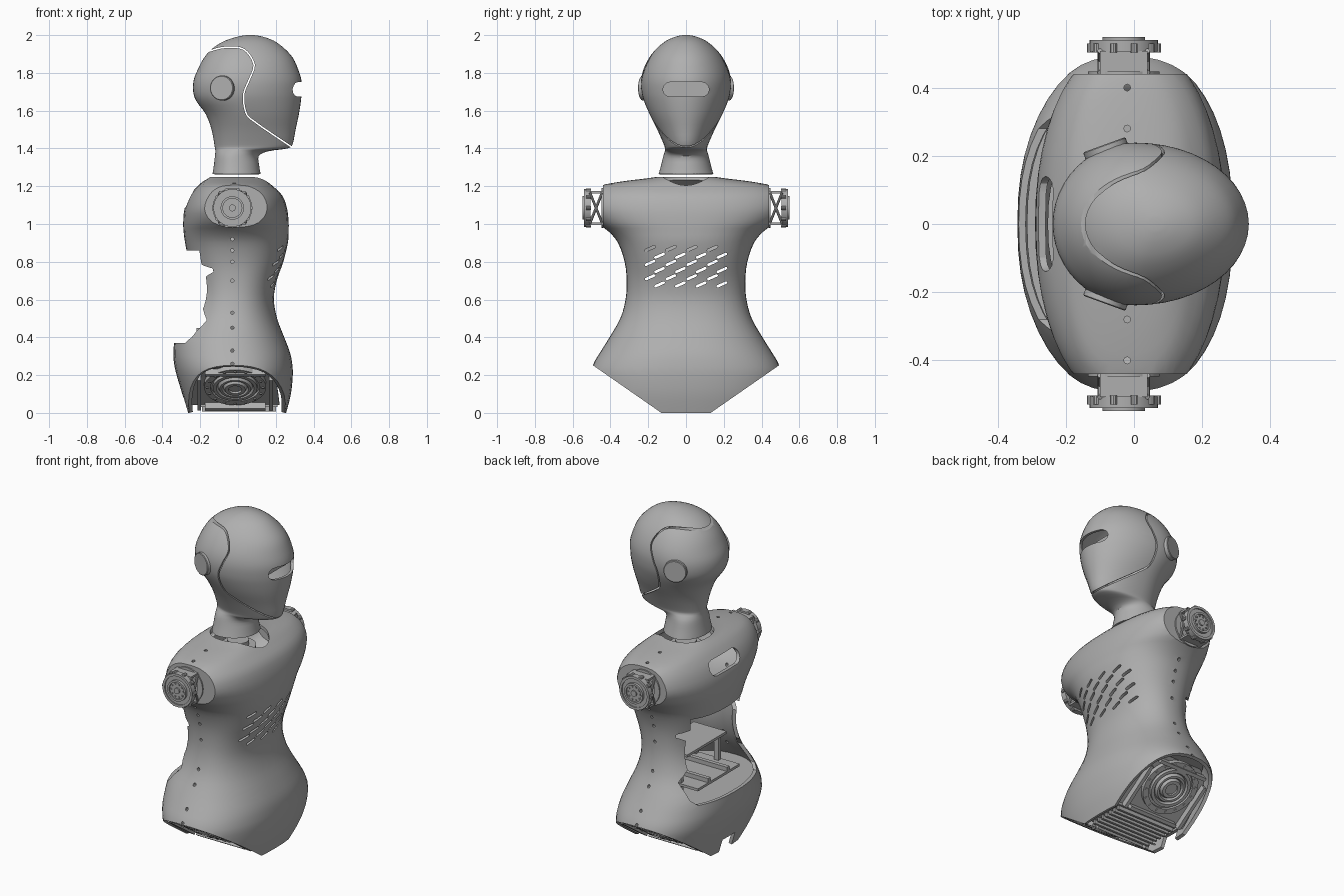
import bpy, bmesh, math
from mathutils import Matrix, Vector

cube = bpy.data.objects.get("Cube")
if cube:
    bpy.data.objects.remove(cube, do_unlink=True)

grey = bpy.data.materials.new("plain_grey")
grey.use_nodes = True
grey.diffuse_color = (0.43, 0.43, 0.43, 1)
grey.node_tree.nodes["Principled BSDF"].inputs["Base Color"].default_value = grey.diffuse_color


def activate(obj):
    bpy.ops.object.select_all(action='DESELECT')
    obj.select_set(True)
    bpy.context.view_layer.objects.active = obj


def finish(name, bm, matrix=Matrix(), smooth=True):
    bmesh.ops.transform(bm, matrix=matrix, verts=bm.verts)
    bmesh.ops.recalc_face_normals(bm, faces=bm.faces)
    mesh = bpy.data.meshes.new(name)
    bm.to_mesh(mesh)
    bm.free()
    mesh.materials.append(grey)
    obj = bpy.data.objects.new(name, mesh)
    bpy.context.collection.objects.link(obj)
    if smooth:
        activate(obj)
        bpy.ops.object.shade_smooth_by_angle(angle=math.radians(32))
    return obj


def spline(rows, steps):
    # Catmull-Rom through tuples of any length
    out = []
    for i in range(len(rows) - 1):
        a, b, c, d = (rows[max(0, min(len(rows) - 1, i + k))] for k in (-1, 0, 1, 2))
        for s in range(steps):
            t = s / steps
            out.append([q + t / 2 * (r - p + t * (2 * p - 5 * q + 4 * r - w + t * (3 * (q - r) + w - p)))
                        for p, q, r, w in zip(a, b, c, d)])
    return out + [list(rows[-1])]


def oval(z, back, front, half, centre, power, segs=48):
    # Rounded outline with its own back and front reach
    mid = back + (front - back) * centre
    pts = []
    for k in range(segs):
        a = math.tau * k / segs
        c, s = (math.copysign(abs(f) ** power, f) for f in (math.cos(a), math.sin(a)))
        pts.append((mid + c * (front - mid if c > 0 else mid - back), half * s, z))
    return pts


def loft(rows, centre, power):
    bm = bmesh.new()
    rings = [[bm.verts.new(p) for p in oval(*row, centre, power)] for row in spline(rows, 3)]
    for lo, hi in zip(rings, rings[1:]):
        for k in range(len(lo)):
            n = (k + 1) % len(lo)
            bm.faces.new((lo[k], lo[n], hi[n], hi[k]))
    return bm, rings


def trim(bm, co, no, floor):
    # Slice away everything past a plane, above a given height only
    verts = {v for v in bm.verts if v.co.z > floor}
    geom = list(verts) + [e for e in bm.edges if verts.issuperset(e.verts)]
    geom += [f for f in bm.faces if verts.issuperset(f.verts)]
    cut = bmesh.ops.bisect_plane(bm, geom=geom, plane_co=co, plane_no=no, clear_outer=True)['geom_cut']
    return [e for e in cut if isinstance(e, bmesh.types.BMEdge)]


def prism(bm, points, vec):
    face = bm.faces.new([bm.verts.new(p) for p in points])
    new = bmesh.ops.extrude_face_region(bm, geom=[face], use_keep_orig=True)['geom']
    bmesh.ops.translate(bm, vec=vec, verts=[v for v in new if isinstance(v, bmesh.types.BMVert)])


def pill(x, y, z, length, radius, tilt=0.0, segs=6):
    # Rounded slot outline facing along x
    pts = []
    for side in (1, -1):
        for k in range(segs + 1):
            a = math.pi * k / segs
            u = side * (math.sin(a) * radius + length / 2 - radius)
            v = side * math.cos(a) * radius
            pts.append((x, y + u * math.cos(tilt) - v * math.sin(tilt), z + u * math.sin(tilt) + v * math.cos(tilt)))
    return pts


def circle(radius, segs):
    return [(radius * math.cos(math.tau * k / segs), radius * math.sin(math.tau * k / segs)) for k in range(segs)]


def carve(obj, cut_bm, thickness):
    # Hollow the skin, then cut the openings
    cutter = finish(obj.name + "_cutter", cut_bm, smooth=False)
    cutter.hide_render = True
    activate(obj)
    shell = obj.modifiers.new("shell", 'SOLIDIFY')
    shell.thickness, shell.offset = thickness, -1
    bpy.ops.object.modifier_apply(modifier=shell.name)
    cut = obj.modifiers.new("openings", 'BOOLEAN')
    cut.operation, cut.solver, cut.object = 'DIFFERENCE', 'EXACT', cutter
    bpy.ops.object.modifier_apply(modifier=cut.name)
    bpy.data.objects.remove(cutter, do_unlink=True)
    bpy.ops.object.shade_smooth_by_angle(angle=math.radians(32))


def box(bm, lo, hi):
    size = [b - a for a, b in zip(lo, hi)]
    mid = [(a + b) / 2 for a, b in zip(lo, hi)]
    bmesh.ops.create_cube(bm, size=1, matrix=Matrix.Translation(mid) @ Matrix.Diagonal((*size, 1)))


def rod(bm, p, q, radius, segs=10):
    p, q = Vector(p), Vector(q)
    turn = (q - p).to_track_quat('Z', 'Y').to_matrix().to_4x4()
    bmesh.ops.create_cone(bm, cap_ends=True, segments=segs, radius1=radius, radius2=radius,
                          depth=(q - p).length, matrix=Matrix.Translation((p + q) / 2) @ turn)


def lathe(bm, profile, segs=40):
    verts = [bm.verts.new((r, 0, h)) for r, h in profile]
    edges = [bm.edges.new(pair) for pair in zip(verts, verts[1:])]
    bmesh.ops.spin(bm, geom=verts + edges, axis=(0, 0, 1), cent=(0, 0, 0), angle=math.tau, steps=segs)
    bmesh.ops.remove_doubles(bm, verts=bm.verts, dist=0.0002)


# Torso skin, trimmed flat at the shoulders and slanted at the hips
torso_bm, _ = loft([
    (0, -.265, .255, .46), (.1, -.295, .28, .49), (.2, -.325, .29, .505), (.26, -.338, .287, .49),
    (.32, -.342, .275, .455), (.4, -.33, .245, .405), (.5, -.27, .207, .348), (.6, -.235, .19, .32),
    (.7, -.235, .205, .314), (.8, -.26, .24, .325), (.9, -.28, .264, .36), (.96, -.288, .268, .41),
    (1.01, -.29, .268, .475), (1.08, -.283, .26, .525), (1.15, -.255, .235, .515), (1.2, -.215, .185, .46),
    (1.225, -.185, .155, .34), (1.24, -.16, .135, .22), (1.25, -.145, .125, .15)], .5, .88)
for s in (1, -1):
    rim = trim(torso_bm, (0, s * .44, 0), (0, s, 0), .65)
    bmesh.ops.holes_fill(torso_bm, edges=rim, sides=0)
    trim(torso_bm, (0, s * .49, .25), (0, s * .57, -.82), -1)
torso = finish("torso_shell", torso_bm)

# Torso openings: back bay, handle, tail notch, chest vents, collar and bolt holes
cuts = bmesh.new()
half = [(.28, .37), (.31, .4), (.31, .49), (.25, .55), (.243, .72), (.285, .745),
        (.285, .765), (.235, .785), (.25, .86)]
outline = half + [(-y, z) for y, z in reversed(half)]
prism(cuts, [(-.5, y, z) for y, z in outline], (.45, 0, 0))
prism(cuts, pill(-.4, 0, 1.13, .28, .042), (.22, 0, 0))
box(cuts, (-.4, -.06, -.05), (-.15, .06, .08))
for row in range(6):
    for col in range(4):
        prism(cuts, pill(.1, -.19 + .11 * col + .05 * (row % 2), .87 - .038 * row, .062, .007, .42, 3), (.3, 0, 0))
prism(cuts, [(.05 + x, y, 1.12) for x, y in circle(.13, 36)], (0, 0, .2))
for s in (1, -1):
    for z in (.26, .33, .45, .53, .7, .8, .86, .92):
        prism(cuts, [(-.02 + s * .01 + x, s * .1, z + w) for x, w in circle(.009, 8)], (0, s * .5, 0))
    for y in (.28, .4):
        prism(cuts, [(-.02 + x, s * y + w, 1.16) for x, w in circle(.01, 8)], (0, 0, .2))
carve(torso, cuts, .02)

# Head and neck skin, split along a wavy seam into a face mask and a back shell
mask_bm, rings = loft([
    (1.265, -.135, .12, .145), (1.31, -.128, .112, .132), (1.36, -.122, .11, .12), (1.385, -.12, .16, .112),
    (1.4, -.122, .26, .112), (1.42, -.125, .288, .117), (1.5, -.14, .305, .152), (1.58, -.17, .322, .192),
    (1.65, -.22, .333, .222), (1.7, -.237, .337, .235), (1.76, -.235, .336, .238), (1.82, -.212, .318, .225),
    (1.88, -.18, .29, .195), (1.93, -.135, .245, .155), (1.97, -.07, .19, .105), (1.992, 0, .13, .055),
    (2, .045, .085, .018)], .42, 1)
mask_bm.faces.new(rings[-1])
back_bm = mask_bm.copy()

seam = [Vector(p) for p in spline([
    (-.25, 1.89), (-.165, 1.912), (-.07, 1.935), (.03, 1.925), (.085, 1.845), (.06, 1.765), (.03, 1.685),
    (.042, 1.59), (.09, 1.54), (.28, 1.41), (.34, 1.37)], 4)]
upper, lower = [], []
for i, p in enumerate(seam):
    d = (seam[min(i + 1, len(seam) - 1)] - seam[max(i - 1, 0)]).normalized() * .004
    upper.append((p.x - d.y, p.y + d.x))
    lower.append((p.x + d.y, p.y - d.x))
upper += [(.5, 1.2), (-.5, 1.2), (-.5, 1.88)]
lower += [(.5, 1.36), (.5, 2.2), (-.5, 2.2), (-.5, 1.89)]

cuts = bmesh.new()
prism(cuts, [(x, -.4, z) for x, z in upper], (0, .8, 0))
prism(cuts, pill(.22, 0, 1.713, .245, .038), (.3, 0, 0))
carve(finish("face_mask", mask_bm), cuts, .015)
cuts = bmesh.new()
prism(cuts, [(x, -.4, z) for x, z in lower], (0, .8, 0))
carve(finish("head_back_and_neck", back_bm), cuts, .015)

bm = bmesh.new()
box(bm, (.2, -.155, 1.65), (.212, .155, 1.78))
finish("visor_backing", bm)

# Collar mount inside the neck opening
bm = bmesh.new()
lathe(bm, [(0, 1.12), (.1, 1.12), (.1, 1.17), (.06, 1.17), (.06, 1.2), (0, 1.2)])
finish("neck_mount", bm)

# Pelvis lid, shelves and bars seen through the back bay
bm = bmesh.new()
prism(bm, oval(.345, -.314, .24, .41, .5, .88), (0, 0, .012))
box(bm, (-.22, -.2, .41), (.15, .2, .425))
box(bm, (-.14, -.19, .59), (.08, .19, .605))
for y in (-.18, .18):
    for x in (-.1, .05):
        box(bm, (x, y - .012, .1), (x + .03, y + .012, .6))
for y in (-.09, .09):
    box(bm, (-.22, y - .012, .425), (.15, y + .012, .45))
finish("inner_frame", bm)

# Pelvis floor with slats
bm = bmesh.new()
box(bm, (-.2, -.12, .03), (.21, .12, .045))
for k in range(7):
    box(bm, (-.19, -.11 + .034 * k, .008), (.2, -.096 + .034 * k, .032))
finish("pelvis_floor", bm)

for s, side in ((1, "left"), (-1, "right")):
    flip = Matrix.Scale(s, 4, (0, 1, 0))
    outward = Matrix.Rotation(-math.pi / 2, 4, 'X')
    arm = flip @ Matrix.Translation((-.03, .44, 1.085)) @ outward

    # Shoulder joint: base ring, top and bottom plates, crossed struts, lugged flange and bolts
    bm = bmesh.new()
    lathe(bm, [(.07, 0), (.105, 0), (.105, .008), (.07, .008), (.07, 0)])
    for e in (1, -1):
        box(bm, (-.07, e * .083 - .006, 0), (.07, e * .083 + .006, .068))
        for x in (-.07, .07):
            rod(bm, (x, -e * .08, .004), (x, e * .08, .068), .007)
    finish(side + "_shoulder_bracket", bm, arm)
    bm = bmesh.new()
    lathe(bm, [(0, .066), (.1, .066), (.1, .1), (.085, .1), (.085, .093), (.062, .093), (.062, .108),
               (.05, .108), (.05, .1), (.018, .1), (.018, .108), (0, .108)])
    for x, y in circle(.098, 10):
        rod(bm, (x, y, .063), (x, y, .09), .011)
    for x, y in circle(.04, 10):
        rod(bm, (x, y, .098), (x, y, .106), .005)
    finish(side + "_shoulder_flange", bm, arm)

    # Hip joint on the slanted cut: backing plate, frame, stepped rings and bolts
    basis = Matrix(((1, 0, 0), (0, .82, .57), (0, .57, -.82))).transposed().to_4x4()
    hip = flip @ Matrix.Translation((-.015, .305, .122)) @ basis
    bm = bmesh.new()
    arch = [(.235, -.2), (.22, 0), (.185, .1), (.12, .16)]
    prism(bm, [(x, y, -.05) for x, y in arch + [(-x, y) for x, y in reversed(arch)]], (0, 0, .008))
    for x in (-.19, .19):
        box(bm, (x - .01, -.2, -.05), (x + .01, .08, -.005))
    for y in (-.19, .125):
        box(bm, (-.16, y - .01, -.05), (.16, y + .01, -.005))
    finish(side + "_hip_frame", bm, hip)
    bm = bmesh.new()
    lathe(bm, [(0, -.045), (.14, -.045), (.14, -.015), (.112, -.015), (.112, -.03), (.1, -.03), (.1, -.01),
               (.085, -.01), (.078, -.022), (.07, -.005), (.06, -.005), (.054, -.018), (.046, 0),
               (.03, 0), (.03, -.012), (0, -.012)])
    for x, y in circle(.126, 16):
        rod(bm, (x, y, -.02), (x, y, -.009), .006, 8)
    finish(side + "_hip_rings", bm, hip @ Matrix.Diagonal((1.17, 1.17, 1, 1)))

    # Ear disc, turned to lie on the side of the head
    bm = bmesh.new()
    lathe(bm, [(0, -.03), (.066, -.03), (.066, .004), (.062, .007), (0, .007)])
    turn = Matrix.Rotation(math.radians(20), 4, 'Z')
    finish(side + "_ear_disc", bm, flip @ Matrix.Translation((-.085, .226, 1.72)) @ turn @ outward)
